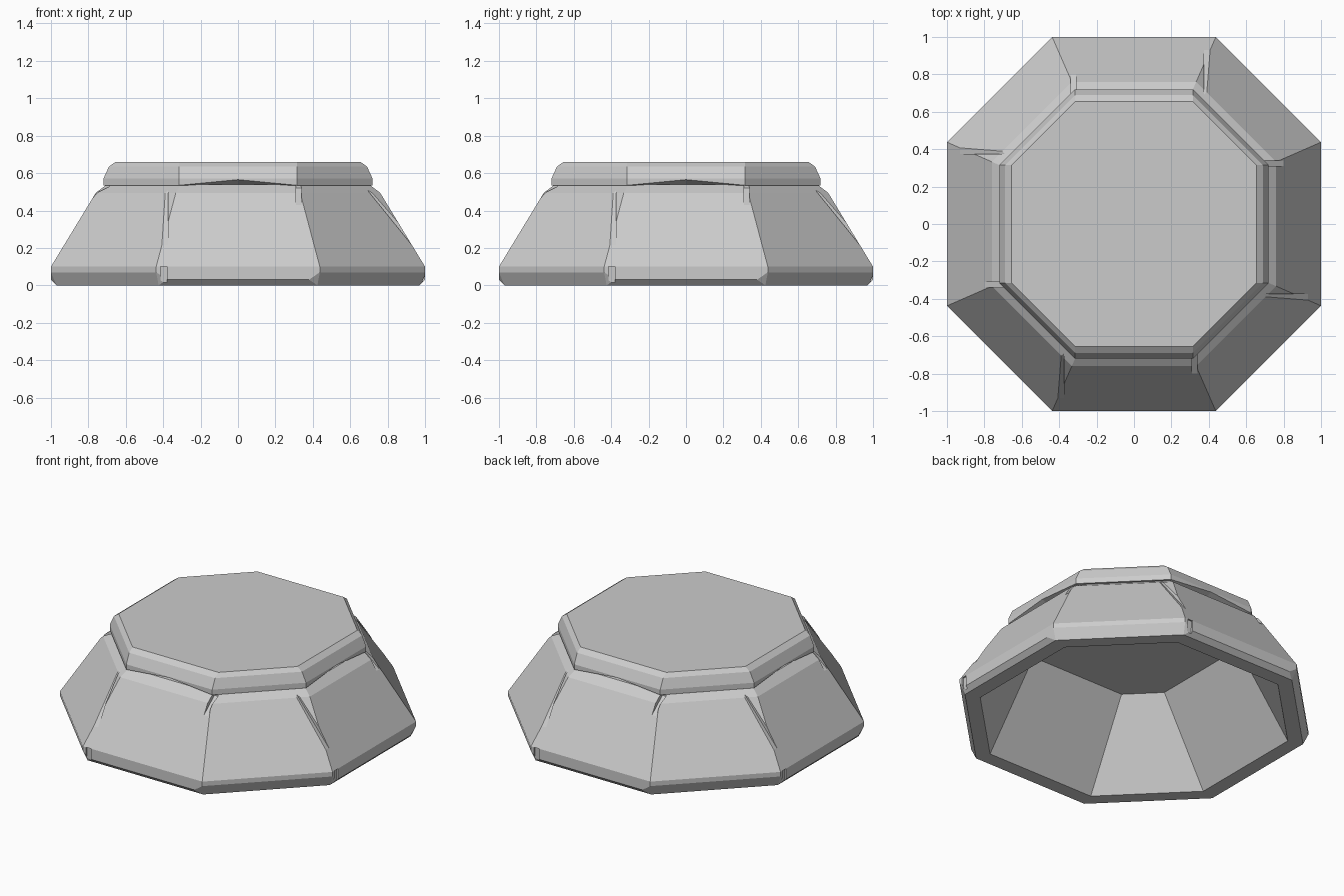
import bpy, bmesh, math
from mathutils import Matrix, Vector

if "Cube" in bpy.data.objects:
    bpy.data.objects.remove(bpy.data.objects["Cube"])

K = 0.4375  # corner offset / apothem of the octagon


def mesh_object(name, bm):
    bmesh.ops.recalc_face_normals(bm, faces=bm.faces)
    me = bpy.data.meshes.new(name)
    bm.to_mesh(me)
    bm.free()
    ob = bpy.data.objects.new(name, me)
    bpy.context.collection.objects.link(ob)
    return ob


def loft(name, rings, closed_tube=False):
    """Each ring: (apothem, [(x, z), ...]) for one axis side, repeated 4 times."""
    bm = bmesh.new()
    loops = []
    for a, pts in rings:
        loop = []
        for q in range(4):
            rot = Matrix.Rotation(q * math.pi / 2, 3, 'Z')
            loop += [bm.verts.new(rot @ Vector((x, -a, z))) for x, z in pts]
        loops.append(loop)
    n = len(loops[0])
    pairs = list(zip(loops, loops[1:]))
    if closed_tube:
        pairs.append((loops[-1], loops[0]))
    for lo, hi in pairs:
        for i in range(n):
            j = (i + 1) % n
            bm.faces.new((lo[i], lo[j], hi[j], hi[i]))
    if not closed_tube:
        bm.faces.new(loops[0])
        bm.faces.new(loops[-1])
    bmesh.ops.triangulate(bm, faces=[f for f in bm.faces if len(f.verts) == 4])
    return mesh_object(name, bm)


def wall(a, zc, wi=None, zi=None, wc=None):
    wc = K * a if wc is None else wc
    wi = wc - 0.03 if wi is None else wi
    zi = zc if zi is None else zi
    return a, [(-wc, zc), (-wi, zi), (wi, zi), (wc, zc)]


# Hollow sloping shell: down the inside, round the rim, up the outside
shell = loft("hollow_shell", [
    wall(0.525, 0.54, wc=0.345),
    wall(0.875, 0.0, wc=0.395),
    wall(0.97, 0.0),
    wall(1.0, 0.07, wi=0.38, zi=0.03),
    wall(1.0, 0.10),
    wall(0.76, 0.495),
    wall(0.70, 0.54),
], closed_tube=True)


# Tapered grooves along the panel joints and small notches in the rim
def cutter(sections):
    bm = bmesh.new()
    for q in range(4):
        rot = Matrix.Rotation(q * math.pi / 2, 3, 'Z')
        for pts, x0, x1 in sections:
            a = [bm.verts.new(rot @ Vector((x0, -y, z))) for y, z in pts]
            b = [bm.verts.new(rot @ Vector((x1, -y, z))) for y, z in pts]
            bm.faces.new(a)
            bm.faces.new(b)
            for i in range(len(a)):
                j = (i + 1) % len(a)
                bm.faces.new((a[i], a[j], b[j], b[i]))
    ob = mesh_object("joint_cutter", bm)
    ob.hide_render = True
    return ob


cut = cutter([
    ([(0.93, 0.215), (0.675, 0.53), (0.675, 0.60), (0.95, 0.60)], -0.41, -0.375),
    ([(0.80, 0.43), (0.69, 0.52), (0.69, 0.60), (0.85, 0.60)], 0.31, 0.34),
    ([(0.985, -0.02), (0.99, 0.10), (1.05, 0.10), (1.05, -0.02)], -0.415, -0.38),
])
mod = shell.modifiers.new("joints", 'BOOLEAN')
mod.operation = 'DIFFERENCE'
mod.solver = 'EXACT'
mod.object = cut
bpy.context.view_layer.objects.active = shell
bpy.ops.object.modifier_apply(modifier=mod.name)
bpy.data.objects.remove(cut)


# Overhanging bevelled cap, its lower edge slightly arched on the four axis sides
def cap_ring(a, z, zm=None, w=0.315):
    return a, [(-w, z), (0, z if zm is None else zm), (w, z)]


loft("top_cap", [
    cap_ring(0.63, 0.535, w=0.36),
    cap_ring(0.72, 0.535, 0.565),
    cap_ring(0.72, 0.57),
    cap_ring(0.69, 0.635),
    cap_ring(0.655, 0.66),
])
